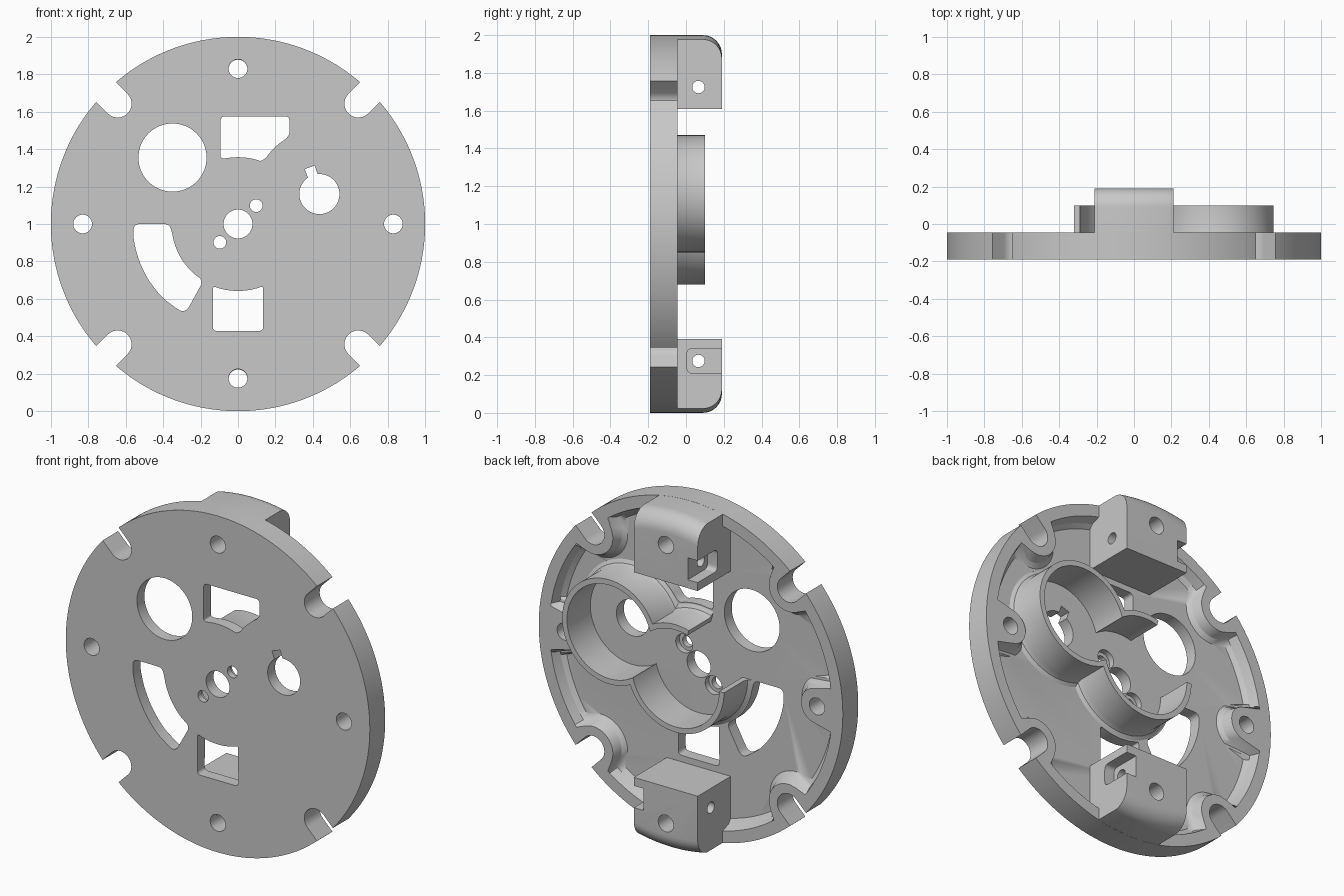
import bpy, bmesh
from math import sin, cos, pi, radians, sqrt
from mathutils import Vector

cube = bpy.data.objects.get("Cube")
if cube:
    bpy.data.objects.remove(cube, do_unlink=True)

grey = bpy.data.materials.new("satin_grey")
grey.use_nodes = True
grey.diffuse_color = (0.58, 0.58, 0.58, 1)
grey.node_tree.nodes["Principled BSDF"].inputs["Base Color"].default_value = (0.58, 0.58, 0.58, 1)

FRONT, FLOOR, RIM, BACK, TOP = -0.19, -0.12, -0.045, 0.19, 0.10


# Outlines in the plane of the disc, measured from its centre
def arc(cx, cz, r, a0, a1, n=16):
    return [(cx + r * cos(radians(a0 + (a1 - a0) * i / n)),
             cz + r * sin(radians(a0 + (a1 - a0) * i / n))) for i in range(n + 1)]


def circle(cx, cz, r, n=64):
    return arc(cx, cz, r, 0, 360, n)[:-1]


def u_slot(cx, cz, ang, r, length):
    dx, dz = length * cos(radians(ang)), length * sin(radians(ang))
    end = arc(cx, cz, r, ang + 90, ang + 270, 24)
    return end + [(end[-1][0] + dx, end[-1][1] + dz), (end[0][0] + dx, end[0][1] + dz)]


def rect(x0, z0, x1, z1):
    return [(x0, z0), (x1, z0), (x1, z1), (x0, z1)]


def rounded(pts, r, n=6):
    """Round the pronounced corners of a closed outline."""
    out = []
    for i, p in enumerate(pts):
        p = Vector(p)
        a, b = Vector(pts[i - 1]) - p, Vector(pts[(i + 1) % len(pts)]) - p
        if a.angle(b) > 2.6:
            out.append(tuple(p))
            continue
        d = min(r, a.length * 0.48, b.length * 0.48)
        s, e = p + a.normalized() * d, p + b.normalized() * d
        for k in range(n + 1):
            t = k / n
            out.append(tuple(s * (1 - t) ** 2 + p * 2 * t * (1 - t) + e * t * t))
    return out


# Solids
def loft(name, sections, axis="y"):
    """Join equal outlines (points, depth) into a closed solid."""
    bm = bmesh.new()
    loops = []
    for pts, d in sections:
        loops.append([bm.verts.new((u, d, v + 1) if axis == "y" else (d, u, v + 1)) for u, v in pts])
    for lo, hi in zip(loops, loops[1:]):
        for i in range(len(lo)):
            bm.faces.new((lo[i - 1], lo[i], hi[i], hi[i - 1]))
    bm.faces.new(loops[0])
    bm.faces.new(loops[-1][::-1])
    bmesh.ops.recalc_face_normals(bm, faces=bm.faces)
    if bm.calc_volume(signed=True) < 0:
        bmesh.ops.reverse_faces(bm, faces=bm.faces)
    mesh = bpy.data.meshes.new(name)
    bm.to_mesh(mesh)
    bm.free()
    mesh.materials.append(grey)
    ob = bpy.data.objects.new(name, mesh)
    bpy.context.collection.objects.link(ob)
    return ob


def prism(name, pts, d0, d1, axis="y"):
    return loft(name, [(pts, d0), (pts, d1)], axis)


def surface(ob):
    return sum(p.area for p in ob.data.polygons)


def combine(target, tool, operation="DIFFERENCE", keep=0.5):
    """Apply a boolean with the first solver that keeps enough of the surface."""
    least = surface(target) * keep
    mod = target.modifiers.new("combine", "BOOLEAN")
    mod.operation, mod.object = operation, tool
    bpy.context.view_layer.objects.active = target
    for solver in ("EXACT", "MANIFOLD", "FLOAT"):
        mod.solver = solver
        if surface(target.evaluated_get(bpy.context.evaluated_depsgraph_get())) > least:
            bpy.ops.object.modifier_apply(modifier=mod.name)
            break
    else:
        target.modifiers.remove(mod)
    bpy.data.objects.remove(tool, do_unlink=True)


def cut(target, pts, d0=-0.5, d1=0.5, axis="y"):
    combine(target, prism("cutter", pts, d0, d1, axis))


def finish(ob):
    bpy.ops.object.select_all(action="DESELECT")
    ob.select_set(True)
    bpy.context.view_layer.objects.active = ob
    bpy.ops.object.shade_smooth_by_angle(angle=radians(30))


# Round plate; its back pocket steps inward around the notches and side bolts
lugs = [(0.909, a, 0.13) for a in (45, 135, 225, 315)] + [(0.83, a, 0.105) for a in (0, 180)]


def pocket(radius, grow, n=360):
    pts = []
    for i in range(n):
        r = radius
        for dist, ang, size in lugs:
            delta = radians(i * 360 / n - ang)
            off = dist * sin(delta)
            if cos(delta) > 0 and abs(off) < size + grow:
                r = min(r, dist * cos(delta) - sqrt((size + grow) ** 2 - off ** 2))
        pts.append((r * cos(2 * pi * i / n), r * sin(2 * pi * i / n)))
    return pts


plate = loft("plate", [(circle(0, 0, 1, 360), FRONT), (circle(0, 0, 1, 360), RIM),
                       (pocket(0.93, 0), RIM), (pocket(0.91, 0.02), FLOOR + 0.02),
                       (pocket(0.885, 0.045), FLOOR)])

# Edge notches and round holes
for sx, sz, ang in ((1, 1, 45), (-1, 1, 135), (-1, -1, 225), (1, -1, 315)):
    cut(plate, u_slot(0.643 * sx, 0.643 * sz, ang, 0.074, 0.4))
for x, z in ((0.83, 0), (-0.83, 0), (0, 0.83), (0, -0.825)):
    cut(plate, circle(x, z, 0.05, 40))
cut(plate, circle(-0.35, 0.355, 0.182))
cut(plate, circle(0, 0, 0.077))
for s in (1, -1):
    cut(plate, circle(0.097 * s, 0.098 * s, 0.034, 32))
    cut(plate, circle(0.097 * s, 0.098 * s, 0.055, 32), FLOOR - 0.035, 0)

# Keyed hole
cut(plate, circle(0.435, 0.16, 0.107))
d = Vector((cos(radians(110)), sin(radians(110))))
side = Vector((d.y, -d.x)) * 0.028
hub = Vector((0.435, 0.16))
cut(plate, [tuple(hub + v) for v in (-side, side, side + d * 0.152, -side + d * 0.152)])

# Shaped windows
upper_window = ([(-0.093, 0.575), (-0.093, 0.35)] + arc(0, 0, 0.357, 100, 70, 8)
                + arc(0.435, 0.16, 0.345, 146, 121, 6) + [(0.275, 0.48), (0.275, 0.575)])
cut(plate, rounded(upper_window, 0.025))
lower_window = [(-0.135, -0.572), (0.135, -0.572)] + arc(0, 0, 0.358, 292, 248, 8)
cut(plate, rounded(lower_window, 0.025))
curved_window = ([(-0.365, 0), (-0.56, 0)] + arc(0, 0, 0.563, 188, 226, 14)
                 + [(-0.284, -0.483), (-0.185, -0.303)] + arc(0, 0, 0.355, 228, 190, 12))
cut(plate, rounded(curved_window, 0.05))
finish(plate)


# Figure-eight collar with a flared foot and an opening
def flared(x, z, r):
    return loft("collar", [(circle(x, z, r + g, 96), y) for g, y in
                           ((0.03, FLOOR - 0.01), (0.03, FLOOR), (0.01, FLOOR + 0.012),
                            (0, FLOOR + 0.035), (0, TOP))])


collar = flared(0, 0, 0.32)
combine(collar, flared(0.435, 0.16, 0.31), "UNION")
for x, z, r in ((0, 0, 0.288), (0.435, 0.16, 0.278)):
    cut(collar, circle(x, z, r, 96))
cut(collar, [(0, 0)] + arc(0, 0, 0.6, 106, 180, 8))
finish(collar)

# Mounting blocks with a rounded outer edge, bolt holes and a nut slot
for name, s in (("upper_block", 1), ("lower_block", -1)):
    R, edge = 0.9995, 0.1
    sections = [(circle(0, 0, R, 160), FLOOR - 0.01)]
    for i in range(11):
        t = i / 10 * pi / 2
        sections.append((circle(0, 0, R - edge * (1 - cos(t)), 160), BACK - edge + edge * sin(t)))
    block = loft(name, sections)
    combine(block, prism("keep", rect(-0.21, 0.61 * s, 0.21, 1.2 * s), -0.5, 0.5), "INTERSECT", 0)
    cut(block, circle(0, 0.828 * s, 0.05, 40))
    cut(block, circle(0.066, 0.725 * s, 0.033, 32), axis="x")
    slot = rounded([(0.25, 0.66 * s), (0.005, 0.66 * s), (0.005, 0.79 * s), (0.25, 0.79 * s)], 0.03)
    cut(block, slot, -0.4 * s, -0.145 * s, axis="x")
    finish(block)
